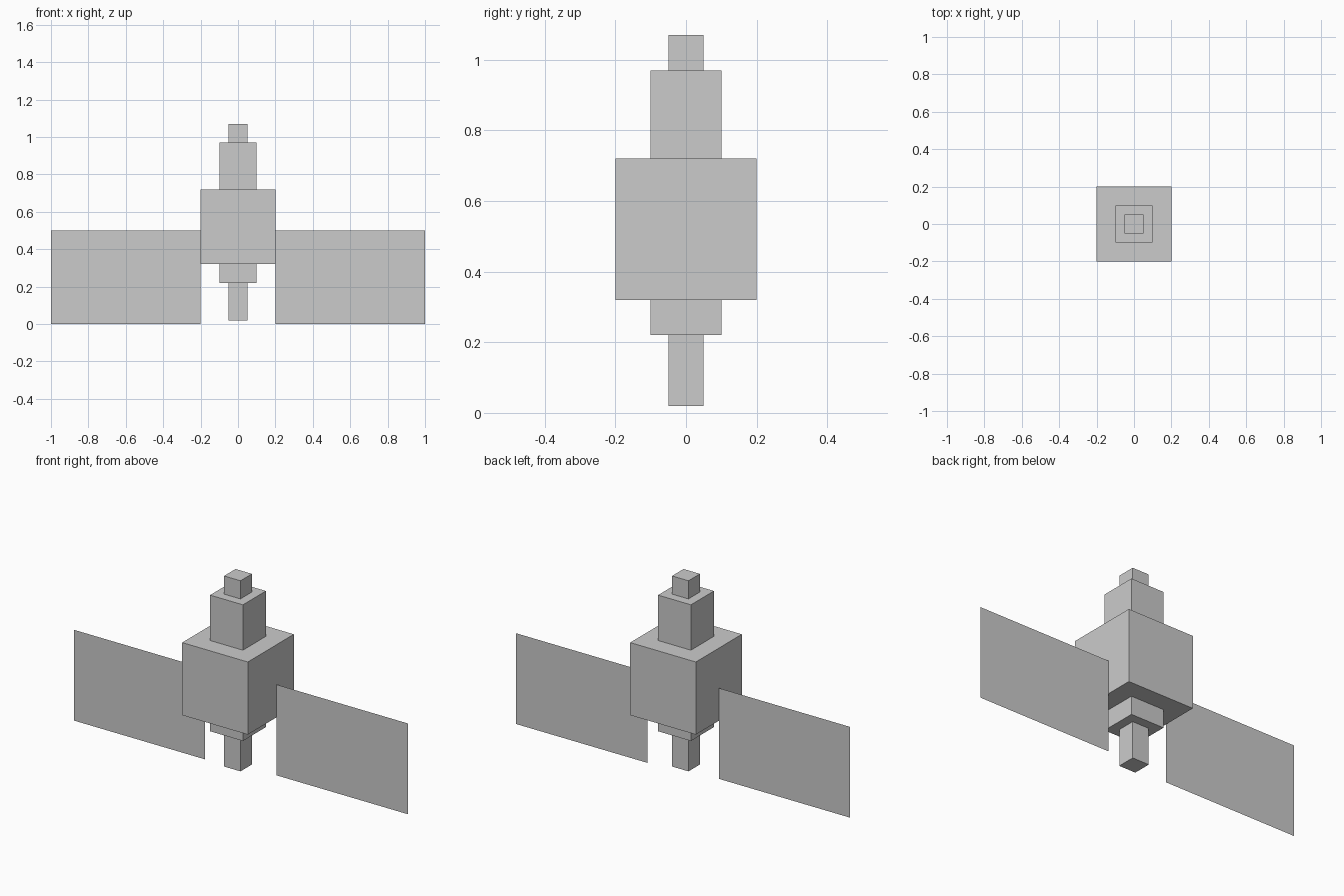
import bpy

if "Cube" in bpy.data.objects:
    bpy.data.objects.remove(bpy.data.objects["Cube"])


def box(name, width, z0, z1):
    """Square block centred on the vertical axis."""
    bpy.ops.mesh.primitive_cube_add(size=1, location=(0, 0, (z0 + z1) / 2))
    ob = bpy.context.object
    ob.name = name
    ob.scale = (width, width, z1 - z0)
    bpy.ops.object.transform_apply(location=False, rotation=False, scale=True)


def panel(name, x0, x1, y, z0, z1):
    """Thin single-sheet panel facing the front."""
    mesh = bpy.data.meshes.new(name)
    mesh.from_pydata([(x0, y, z0), (x1, y, z0), (x1, y, z1), (x0, y, z1)],
                     [], [(0, 1, 2, 3)])
    bpy.context.collection.objects.link(bpy.data.objects.new(name, mesh))


# stacked core blocks, bottom to top
for name, width, z0, z1 in (
    ("lower_antenna", 0.1, 0.02, 0.22),
    ("lower_collar", 0.2, 0.22, 0.32),
    ("main_body", 0.4, 0.32, 0.72),
    ("upper_module", 0.2, 0.72, 0.97),
    ("top_cap", 0.1, 0.97, 1.07),
):
    box(name, width, z0, z1)

# solar panels: the right one sits slightly further back
panel("left_solar_panel", -1.0, -0.2, 0.0, 0.0, 0.5)
panel("right_solar_panel", 0.2, 1.0, 0.05, 0.0, 0.5)
